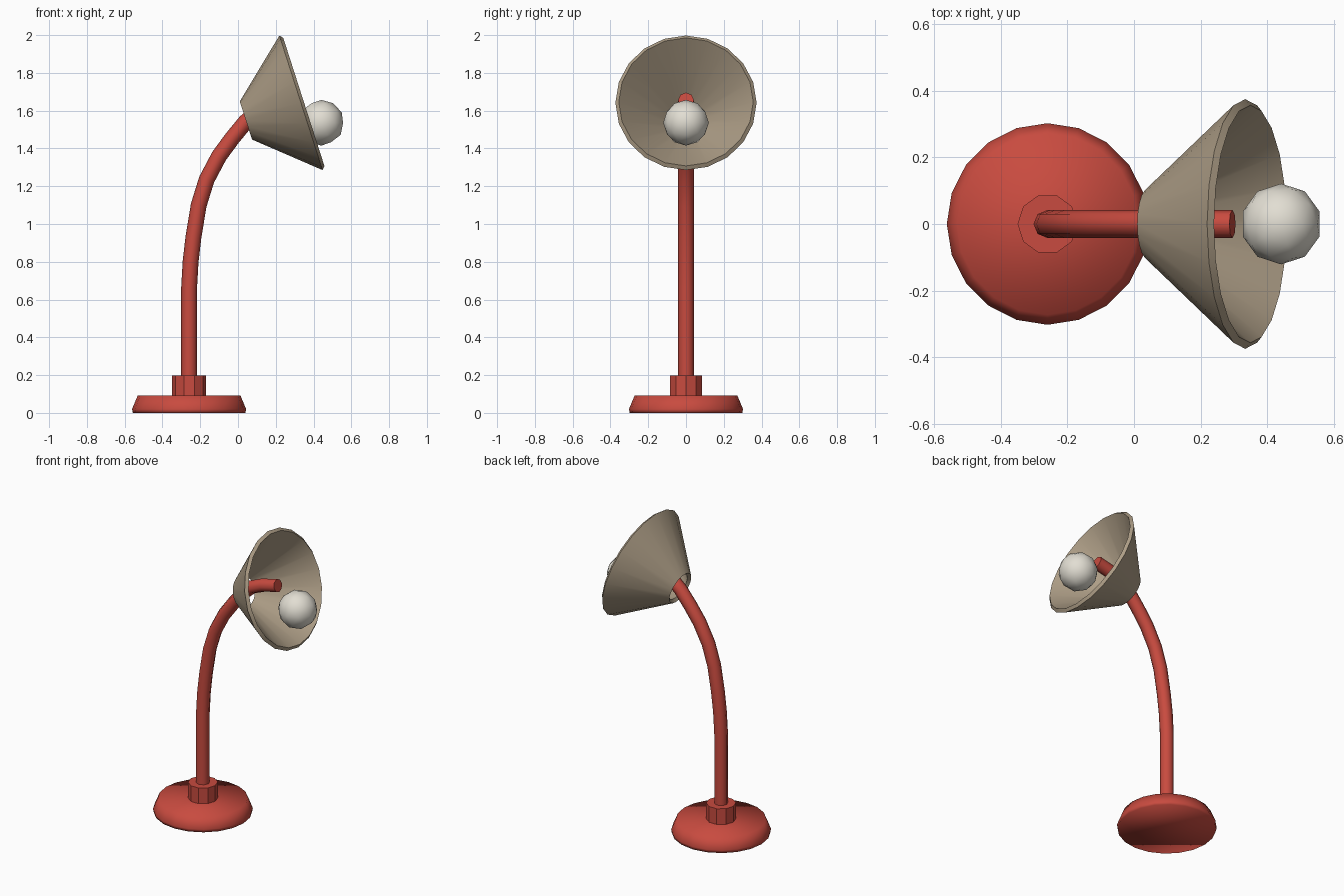
import bpy, bmesh, math
from mathutils import Vector, Matrix

cube = bpy.data.objects.get("Cube")
if cube:
    bpy.data.objects.remove(cube, do_unlink=True)


def material(name, rgb):
    mat = bpy.data.materials.new(name)
    mat.use_nodes = True
    mat.diffuse_color = (*rgb, 1)
    mat.node_tree.nodes["Principled BSDF"].inputs["Base Color"].default_value = (*rgb, 1)
    return mat


RED = material("red paint", (0.58, 0.07, 0.05))
TAN = material("tan shade", (0.42, 0.34, 0.24))
WHITE = material("warm white glass", (0.76, 0.73, 0.65))


def finish(bm, name, mat, smooth_angle):
    bmesh.ops.recalc_face_normals(bm, faces=bm.faces)
    mesh = bpy.data.meshes.new(name)
    bm.to_mesh(mesh)
    bm.free()
    mesh.materials.append(mat)
    obj = bpy.data.objects.new(name, mesh)
    bpy.context.collection.objects.link(obj)
    bpy.ops.object.select_all(action='DESELECT')
    obj.select_set(True)
    bpy.context.view_layer.objects.active = obj
    bpy.ops.object.shade_smooth_by_angle(angle=math.radians(smooth_angle))
    return obj


def skin(rings, loop=False):
    """Join rings of points with quads; cap the ends or close into a loop."""
    bm = bmesh.new()
    rows = [[bm.verts.new(p) for p in ring] for ring in rings]
    pairs = list(zip(rows, rows[1:]))
    if loop:
        pairs.append((rows[-1], rows[0]))
    else:
        bm.faces.new(rows[0])
        bm.faces.new(rows[-1])
    n = len(rows[0])
    for a, b in pairs:
        for i in range(n):
            j = (i + 1) % n
            bm.faces.new((a[i], a[j], b[j], b[i]))
    return bm


def circle(radius, sides, place):
    steps = [2 * math.pi * i / sides for i in range(sides)]
    return [place @ Vector((radius * math.cos(a), radius * math.sin(a), 0)) for a in steps]


def lathe(profile, sides, place, loop=False):
    return skin([circle(r, sides, place @ Matrix.Translation((0, 0, z)))
                 for r, z in profile], loop)


# Base disc and collar
stand = Matrix.Translation((-0.259, 0, 0))
finish(lathe([(0.298, 0), (0.302, 0.02), (0.272, 0.092)], 20, stand), "base", RED, 80)
finish(lathe([(0.09, 0.085), (0.09, 0.197)], 10, stand), "collar", RED, 30)

# Bent pole swept along its path in the xz plane
path = [Vector((x, 0, z)) for x, z in (
    (-0.259, 0.15), (-0.259, 0.66), (-0.251, 0.8), (-0.236, 0.93), (-0.208, 1.1),
    (-0.166, 1.235), (-0.1, 1.36), (-0.03, 1.455), (0.04, 1.54), (0.105, 1.596),
    (0.19, 1.631), (0.295, 1.655))]
rings = []
for i, point in enumerate(path):
    along = path[min(i + 1, len(path) - 1)] - path[max(i - 1, 0)]
    if i == 1:
        along = Vector((0, 0, 1))
    tilt = Matrix.Rotation(math.atan2(along.x, along.z), 4, 'Y')
    rings.append(circle(0.042, 8, Matrix.Translation(point) @ tilt))
finish(skin(rings), "pole", RED, 60)

# Conical shade, a thin shell open at both ends
aim = Matrix.Translation((0.042, 0, 1.548)) @ Matrix.Rotation(math.radians(72.2), 4, 'Y')
shell = [(0.106, 0), (0.374, 0.306), (0.356, 0.322), (0.088, 0.016)]
finish(lathe(shell, 20, aim, loop=True), "shade", TAN, 30)

# Bulb
bm = bmesh.new()
bmesh.ops.create_icosphere(bm, subdivisions=2, radius=0.121,
                           matrix=Matrix.Translation((0.441, 0, 1.536)))
finish(bm, "bulb", WHITE, 60)
